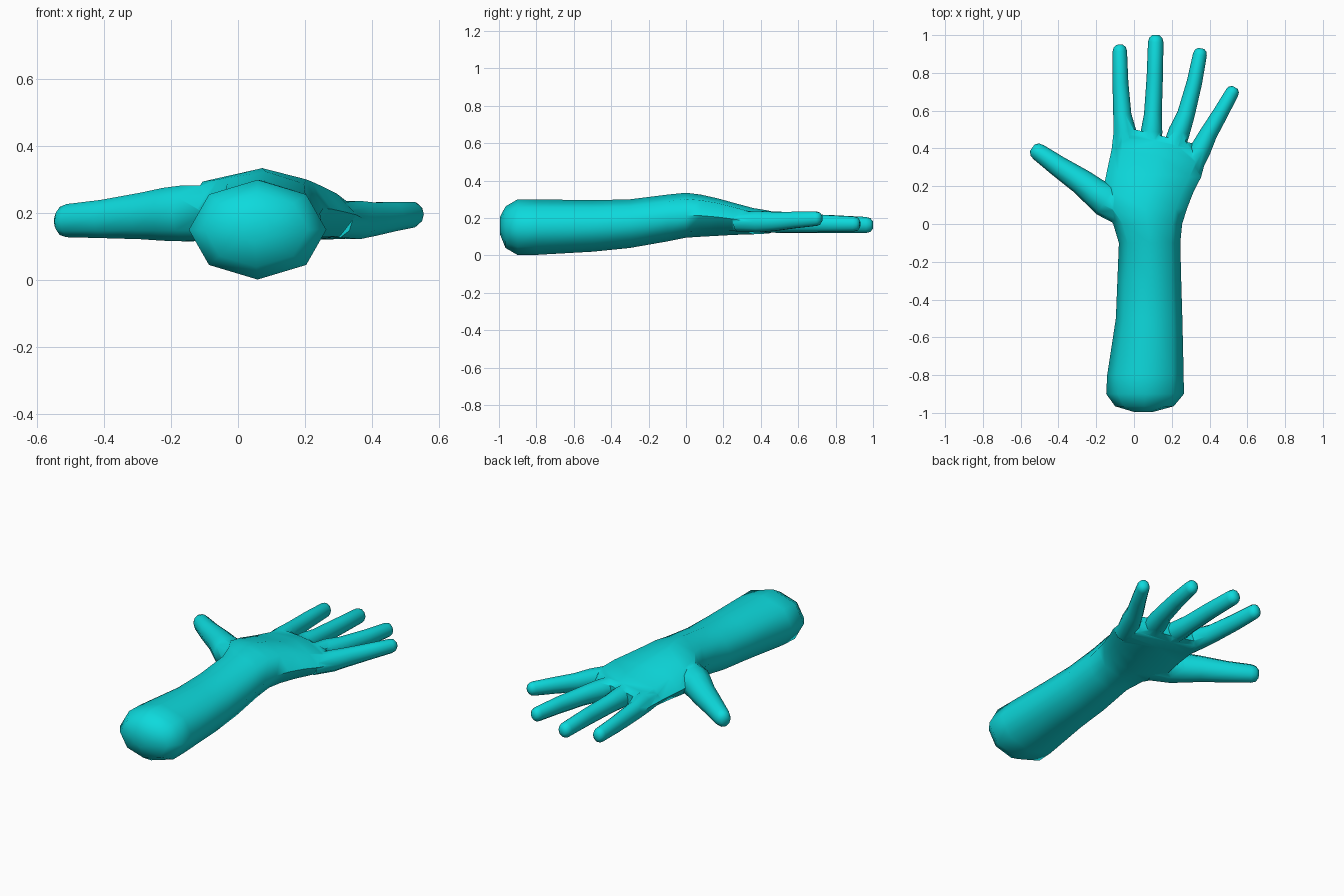
import bpy, math
from mathutils import Vector

if "Cube" in bpy.data.objects:
    bpy.data.objects.remove(bpy.data.objects["Cube"])

skin = bpy.data.materials.new("turquoise")
skin.diffuse_color = (0.004, 0.70, 0.72, 1)
skin.use_nodes = True
skin.node_tree.nodes["Principled BSDF"].inputs["Base Color"].default_value = skin.diffuse_color


def loft(name, rings):
    """Skin closed rings of points into one capped solid."""
    n = len(rings[0])
    verts = [p for ring in rings for p in ring]
    faces = [list(range(n))[::-1], [len(verts) - n + i for i in range(n)]]
    for r in range(len(rings) - 1):
        for i in range(n):
            j = (i + 1) % n
            faces.append([r * n + i, r * n + j, r * n + n + j, r * n + n + i])
    mesh = bpy.data.meshes.new(name)
    mesh.from_pydata(verts, [], faces)
    mesh.materials.append(skin)
    ob = bpy.data.objects.new(name, mesh)
    bpy.context.collection.objects.link(ob)
    bpy.context.view_layer.objects.active = ob
    bpy.ops.object.select_all(action='DESELECT')
    ob.select_set(True)
    bpy.ops.object.mode_set(mode='EDIT')
    bpy.ops.mesh.select_all(action='SELECT')
    bpy.ops.mesh.normals_make_consistent(inside=False)
    bpy.ops.object.mode_set(mode='OBJECT')
    return ob


def power(v, p):
    return math.copysign(abs(v) ** p, v) if abs(v) > 1e-6 else 0.0


# Forearm, wrist and palm: y, x min, x max, z min, z max, squareness, slant
sections = [
    (-0.995, 0.00, 0.10, 0.115, 0.205, 1, 0),
    (-0.965, -0.10, 0.21, 0.04, 0.262, 1, 0),
    (-0.90, -0.147, 0.264, 0.002, 0.30, 1, 0),
    (-0.80, -0.142, 0.263, 0.003, 0.30, 1, 0),
    (-0.50, -0.096, 0.256, 0.02, 0.295, 1, 0),
    (-0.30, -0.088, 0.250, 0.04, 0.30, 1, 0),
    (-0.10, -0.080, 0.245, 0.075, 0.325, 1, 0),
    (0.00, -0.11, 0.255, 0.095, 0.335, 0.95, 0),
    (0.08, -0.165, 0.28, 0.10, 0.325, 0.9, 0),
    (0.17, -0.165, 0.315, 0.105, 0.305, 0.85, 0),
    (0.26, -0.145, 0.355, 0.11, 0.28, 0.8, -0.05),
    (0.36, -0.118, 0.375, 0.113, 0.253, 0.7, -0.15),
    (0.44, -0.108, 0.34, 0.117, 0.24, 0.6, -0.22),
    (0.475, -0.09, 0.31, 0.135, 0.22, 0.6, -0.24),
]
rings = []
for y, x0, x1, z0, z1, p, slant in sections:
    ring = []
    for k in range(8):
        a = math.tau * k / 8
        dx = (x1 - x0) / 2 * power(math.cos(a), p)
        dz = (z1 - z0) / 2 * power(math.sin(a), p)
        ring.append(Vector(((x0 + x1) / 2 + dx, y + slant * dx, (z0 + z1) / 2 + dz)))
    rings.append(ring)
hand = loft("forearm_and_palm", rings)


def finger(name, path, sides=10):
    """Tapered tube along points (x, y, z, half width, half height), rounded tip."""
    pts = [Vector(p[:3]) for p in path]
    size = [p[3:] for p in path]
    d = (pts[-1] - pts[-2]).normalized()
    tip, (w, h) = pts[-1], size[-1]
    for along, scale in ((0.55, 0.85), (0.9, 0.45)):
        pts.append(tip + d * w * along)
        size.append((w * scale, h * scale))
    rings = []
    for i, c in enumerate(pts):
        t = pts[min(i + 1, len(pts) - 1)] - pts[max(i - 1, 0)]
        side = Vector((t.y, -t.x, 0)).normalized()
        up = Vector((0, 0, 1))
        w, h = size[i]
        rings.append([c + side * w * math.cos(math.tau * k / sides)
                      + up * h * math.sin(math.tau * k / sides) for k in range(sides)])
    return loft(name, rings)


# Fingers and thumb, from inside the palm outwards
digits = [
    finger("index_finger", [(-0.04, 0.38, 0.18, 0.06, 0.055), (-0.048, 0.49, 0.178, 0.06, 0.06),
                            (-0.062, 0.58, 0.172, 0.048, 0.054), (-0.072, 0.75, 0.168, 0.042, 0.05),
                            (-0.075, 0.915, 0.165, 0.038, 0.044)]),
    finger("middle_finger", [(0.085, 0.38, 0.18, 0.06, 0.055), (0.093, 0.49, 0.178, 0.057, 0.06),
                             (0.10, 0.58, 0.172, 0.047, 0.054), (0.11, 0.78, 0.168, 0.043, 0.05),
                             (0.115, 0.963, 0.163, 0.041, 0.045)]),
    finger("ring_finger", [(0.20, 0.37, 0.18, 0.06, 0.055), (0.24, 0.49, 0.178, 0.057, 0.06),
                           (0.275, 0.58, 0.174, 0.047, 0.054), (0.32, 0.75, 0.17, 0.041, 0.048),
                           (0.349, 0.897, 0.168, 0.037, 0.042)]),
    finger("little_finger", [(0.29, 0.28, 0.18, 0.06, 0.055), (0.35, 0.39, 0.18, 0.056, 0.06),
                             (0.395, 0.48, 0.182, 0.047, 0.053), (0.46, 0.59, 0.19, 0.041, 0.046),
                             (0.519, 0.695, 0.196, 0.036, 0.04)]),
    finger("thumb", [(-0.05, 0.07, 0.20, 0.085, 0.085), (-0.15, 0.125, 0.20, 0.088, 0.088),
                     (-0.21, 0.17, 0.197, 0.077, 0.083), (-0.28, 0.225, 0.192, 0.068, 0.073),
                     (-0.40, 0.305, 0.183, 0.056, 0.06), (-0.505, 0.38, 0.178, 0.046, 0.052)]),
]

# Fuse everything into one continuous hand
bpy.context.view_layer.objects.active = hand
for d in digits:
    m = hand.modifiers.new("fuse", 'BOOLEAN')
    m.operation, m.solver, m.object = 'UNION', 'EXACT', d
    bpy.ops.object.modifier_apply(modifier=m.name)
    bpy.data.objects.remove(d)
hand.name = "arm_and_hand"
bpy.ops.object.select_all(action='DESELECT')
hand.select_set(True)
bpy.ops.object.shade_smooth_by_angle(angle=math.radians(60))
